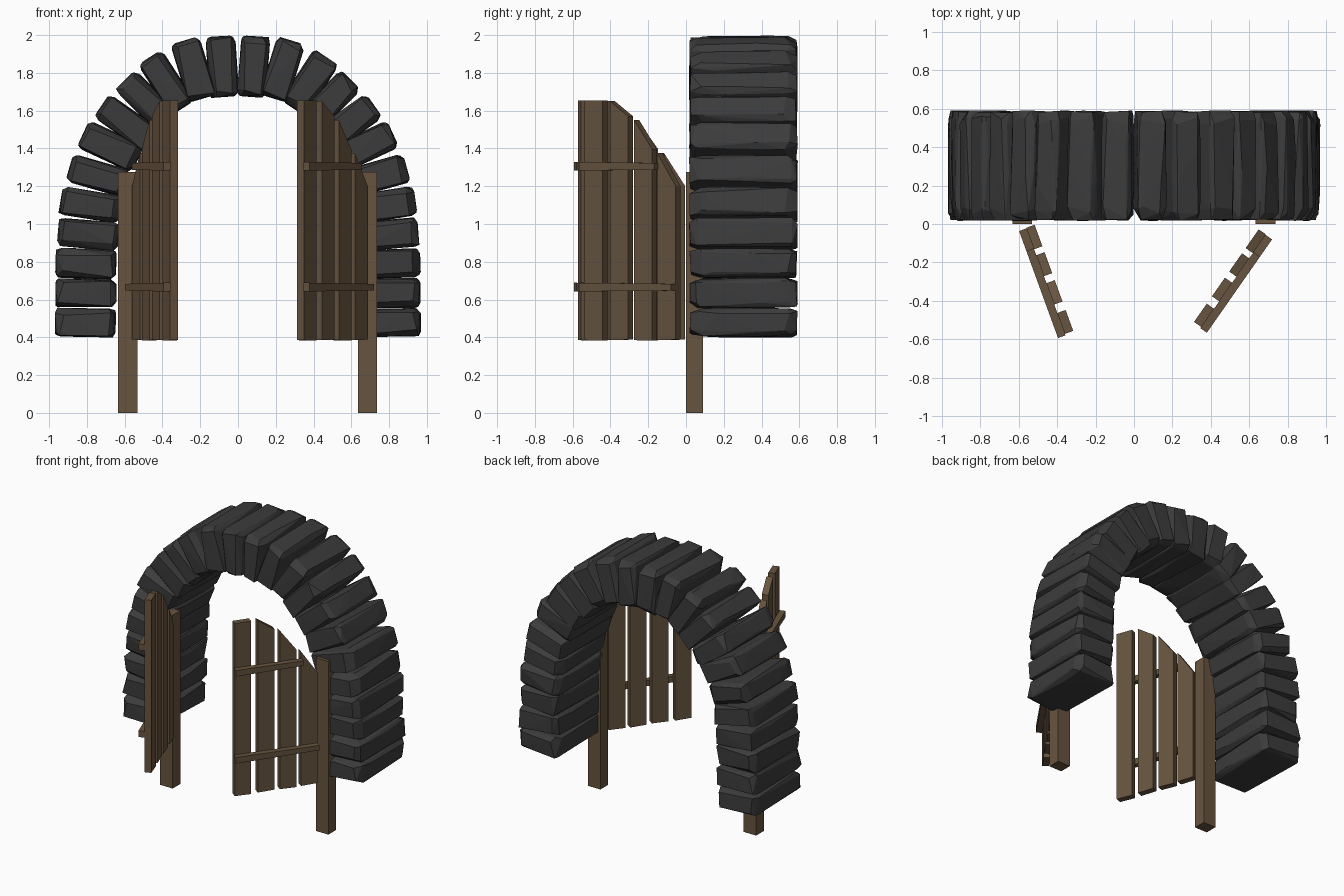
import bpy, bmesh, random
from math import radians
from itertools import product
from mathutils import Vector, Matrix

random.seed(7)
if "Cube" in bpy.data.objects:
    bpy.data.objects.remove(bpy.data.objects["Cube"])


def material(name, color):
    m = bpy.data.materials.new(name)
    m.use_nodes = True
    m.diffuse_color = (*color, 1)
    m.node_tree.nodes["Principled BSDF"].inputs["Base Color"].default_value = (*color, 1)
    return m


STONE = material("dark stone", (0.045, 0.045, 0.046))
WOOD = material("brown wood", (0.135, 0.088, 0.05))


def hull(name, points, mat):
    """Flat-faced convex solid around the points."""
    bm = bmesh.new()
    for p in points:
        bm.verts.new(p)
    res = bmesh.ops.convex_hull(bm, input=bm.verts)
    loose = {g for g in res["geom_interior"] + res["geom_unused"]
             if isinstance(g, bmesh.types.BMVert)}
    bmesh.ops.delete(bm, geom=list(loose), context='VERTS')
    bmesh.ops.dissolve_limit(bm, angle_limit=radians(1), verts=bm.verts, edges=bm.edges)
    bmesh.ops.recalc_face_normals(bm, faces=bm.faces)
    me = bpy.data.meshes.new(name)
    bm.to_mesh(me)
    bm.free()
    me.materials.append(mat)
    ob = bpy.data.objects.new(name, me)
    bpy.context.collection.objects.link(ob)
    return ob


def stone(name, x, z, tilt):
    """Chiselled block: corners and long edges are cut back by random amounts."""
    half = Vector((0.163, 0.288, random.uniform(0.076, 0.082)))
    low, high = (0.012, 0.03, 0.008), (0.05, 0.08, 0.042)
    pts = []
    for sign in product((-1, 1), repeat=3):
        corner = Vector(s * h for s, h in zip(sign, half))
        for keep in range(3):
            p = corner.copy()
            for a in range(3):
                cut = random.uniform(low[a], high[a])
                p[a] -= sign[a] * (cut if a != keep else random.uniform(0, 0.012))
            pts.append(p)
    # Uneven ridges along the four long edges
    for sx, sz in product((-1, 1), repeat=2):
        y = random.uniform(-0.17, 0.17)
        for dx, dz in ((0.002, 0.03), (0.035, 0.002)):
            pts.append(Vector((sx * (half.x - dx), y, sz * (half.z - dz))))
    ob = hull(name, pts, STONE)
    ob.matrix_world = Matrix.Translation((x, 0.304, z)) @ Matrix.Rotation(tilt, 4, 'Y')


# Stone arch: distance from the middle, height and tilt of each block
blocks = [(0.808, 0.478, 1), (0.805, 0.635, 0), (0.805, 0.79, 2), (0.793, 0.945, 5),
          (0.78, 1.1, 9), (0.738, 1.255, 16), (0.675, 1.41, 25), (0.59, 1.535, 35),
          (0.485, 1.65, 45), (0.38, 1.748, 57), (0.235, 1.818, 73), (0.083, 1.833, 86)]
for side, word in ((-1, "right"), (1, "left")):
    for i, (x, z, tilt) in enumerate(blocks):
        stone(f"arch_stone_{word}_{i + 1}", side * x, z, -side * radians(tilt))


def gate(word, free, along, inside):
    """One open gate leaf: planks on the inside, bars on the outside."""
    along, inside = Vector((*along, 0)).normalized(), Vector((*inside, 0)).normalized()
    base = Vector((*free, 0))

    def slab(name, t0, t1, outline):
        hull(name, [base + along * d + inside * t + Vector((0, 0, z))
                    for d, z in outline for t in (t0, t1)], WOOD)

    # Start, end and the top height at each side of every plank
    planks = [(0, 0.116, 1.655, 1.655), (0.163, 0.281, 1.65, 1.57),
              (0.32, 0.436, 1.55, 1.395), (0.469, 0.588, 1.375, 1.2)]
    for i, (a, b, za, zb) in enumerate(planks):
        slab(f"{word}_gate_plank_{i + 1}", -0.004, 0.042,
             [(a, 0.385), (b, 0.382 + 0.006 * (i % 2)), (b, zb), (a, za)])
    for part, z, end in (("upper", 1.305, 0.475), ("lower", 0.665, 0.585)):
        slab(f"{word}_gate_{part}_bar", -0.045, -0.004,
             [(-0.008, z - 0.022), (end, z - 0.018), (end, z + 0.018), (-0.008, z + 0.024)])


gate("right", (-0.356, -0.571), (-0.342, 0.94), (0.94, 0.342))
gate("left", (0.347, -0.534), (0.573, 0.82), (-0.82, 0.573))

# Gate posts
for word, x in (("right", -0.583), ("left", 0.685)):
    hull(f"{word}_post", [(x + sx * 0.051, y, z) for sx in (-1, 1)
                          for y in (0, 0.09) for z in (0, 1.275)], WOOD)
